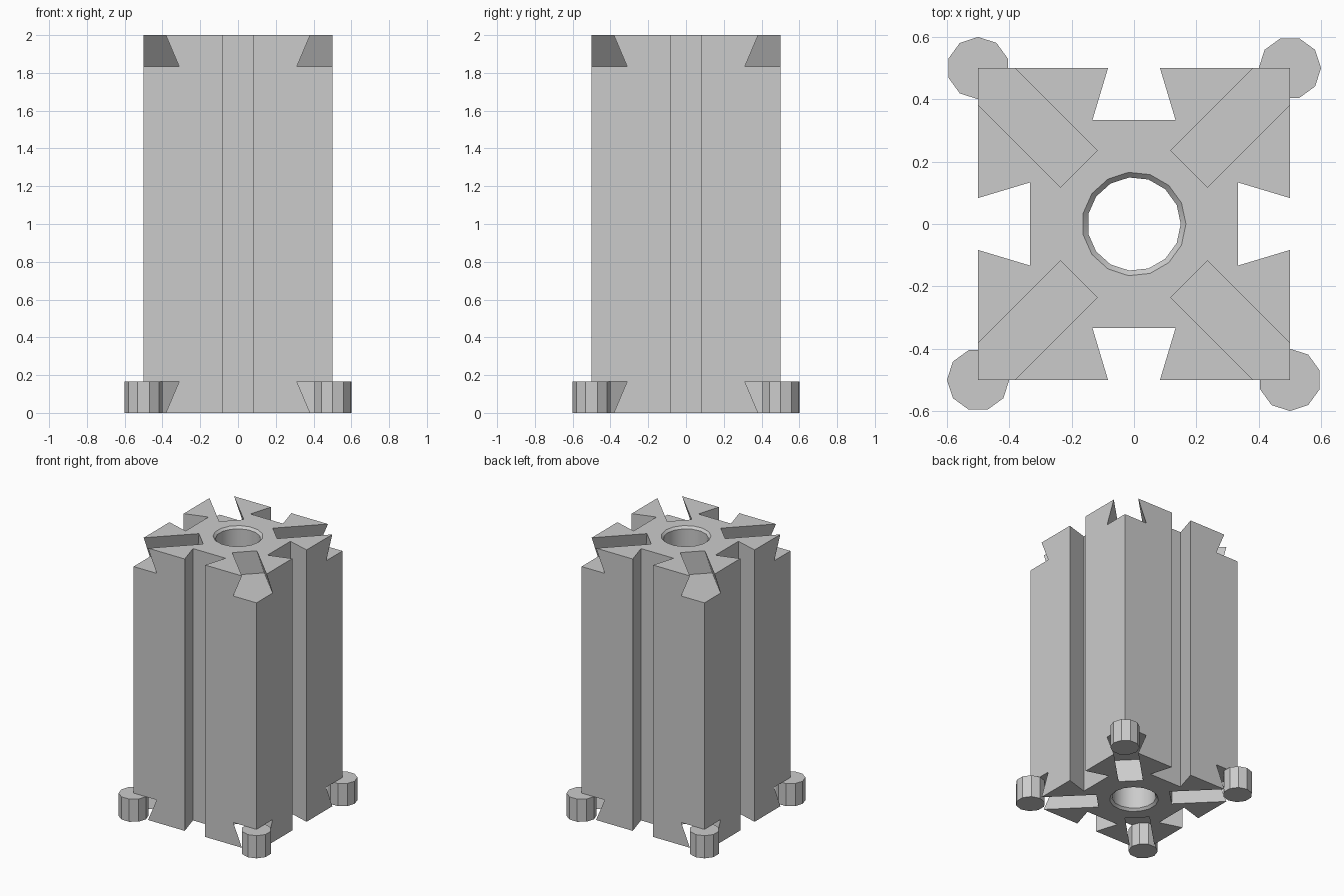
import bpy, bmesh, math
from mathutils import Matrix, Vector

cube = bpy.data.objects.get("Cube")
if cube:
    bpy.data.objects.remove(cube, do_unlink=True)

HEIGHT = 2.0
HALF = 0.5                      # half width of the block
DEPTH = 1 / 6                   # depth of every dovetail
NARROW, WIDE = 1 / 12, 2 / 15   # dovetail half widths at mouth and floor

grey = bpy.data.materials.new("plain_grey")
grey.use_nodes = True
grey.diffuse_color = (0.6, 0.6, 0.6, 1)
grey.node_tree.nodes["Principled BSDF"].inputs["Base Color"].default_value = (0.6, 0.6, 0.6, 1)


def make_object(name, bm):
    bmesh.ops.recalc_face_normals(bm, faces=bm.faces)
    mesh = bpy.data.meshes.new(name)
    bm.to_mesh(mesh)
    bm.free()
    mesh.materials.append(grey)
    obj = bpy.data.objects.new(name, mesh)
    bpy.context.collection.objects.link(obj)
    return obj


def prism(name, outline, direction):
    """Sweep a closed outline of points along a direction."""
    bm = bmesh.new()
    face = bm.faces.new([bm.verts.new(p) for p in outline])
    swept = bmesh.ops.extrude_face_region(bm, geom=[face])["geom"]
    verts = [v for v in swept if isinstance(v, bmesh.types.BMVert)]
    bmesh.ops.translate(bm, verts=verts, vec=direction)
    return make_object(name, bm)


def polygon(radius, sides, z):
    turn = 2 * math.pi / sides
    return [Vector((radius * math.cos(i * turn), radius * math.sin(i * turn), z)) for i in range(sides)]


def activate(obj):
    bpy.ops.object.select_all(action="DESELECT")
    obj.select_set(True)
    bpy.context.view_layer.objects.active = obj


def cut(target, cutter):
    cutter.hide_render = True
    mod = target.modifiers.new("cut", "BOOLEAN")
    mod.operation, mod.solver, mod.object = "DIFFERENCE", "EXACT", cutter
    activate(target)
    bpy.ops.object.modifier_apply(modifier=mod.name)
    bpy.data.objects.remove(cutter, do_unlink=True)


# Block: one quarter of the grooved outline, repeated four times
quarter = [(HALF, -HALF), (HALF, -NARROW), (HALF - DEPTH, -WIDE), (HALF - DEPTH, WIDE), (HALF, NARROW)]
outline = []
for k in range(4):
    spin = Matrix.Rotation(k * math.pi / 2, 3, "Z")
    outline += [spin @ Vector((x, y, 0)) for x, y in quarter]
block = prism("grooved_block", outline, (0, 0, HEIGHT))

# Central bore, chamfered at both ends
bore, chamfer, over = 0.15, 1 / 60, 0.05
rings = [(bore + chamfer + over, -over), (bore, chamfer),
         (bore, HEIGHT - chamfer), (bore + chamfer + over, HEIGHT + over)]
bm = bmesh.new()
loops = [[bm.verts.new(p) for p in polygon(r, 15, z)] for r, z in rings]
for low, high in zip(loops, loops[1:]):
    for i in range(15):
        j = (i + 1) % 15
        bm.faces.new((low[i], low[j], high[j], high[i]))
bm.faces.new(loops[0])
bm.faces.new(loops[-1])
cut(block, make_object("bore_cutter", bm))

# Diagonal dovetail slots across the corners, top and bottom
mouth = NARROW - (WIDE - NARROW) * over / DEPTH
for k in range(4):
    spin = Matrix.Rotation(math.pi / 4 + k * math.pi / 2, 3, "Z")
    for end, inward in ((0, 1), (HEIGHT, -1)):
        section = [(-mouth, -over), (mouth, -over), (WIDE, DEPTH), (-WIDE, DEPTH)]
        points = [spin @ Vector((0.25, t, end + inward * d)) for t, d in section]
        cut(block, prism("slot_cutter", points, spin @ Vector((HALF * 2, 0, 0))))

# Ten-sided pegs sitting in the bottom slots at the corners
parts = [block]
names = ["back_left_peg", "back_right_peg", "front_right_peg", "front_left_peg"]
for k, name in enumerate(names):
    spin = Matrix.Rotation(k * math.pi / 2, 3, "Z")
    ring = [spin @ (p + Vector((HALF, HALF, 0))) for p in polygon(0.1, 10, 0)]
    parts.append(prism(name, ring, (0, 0, DEPTH)))

for part in parts:
    activate(part)
    bpy.ops.object.shade_smooth_by_angle(angle=math.radians(30))
